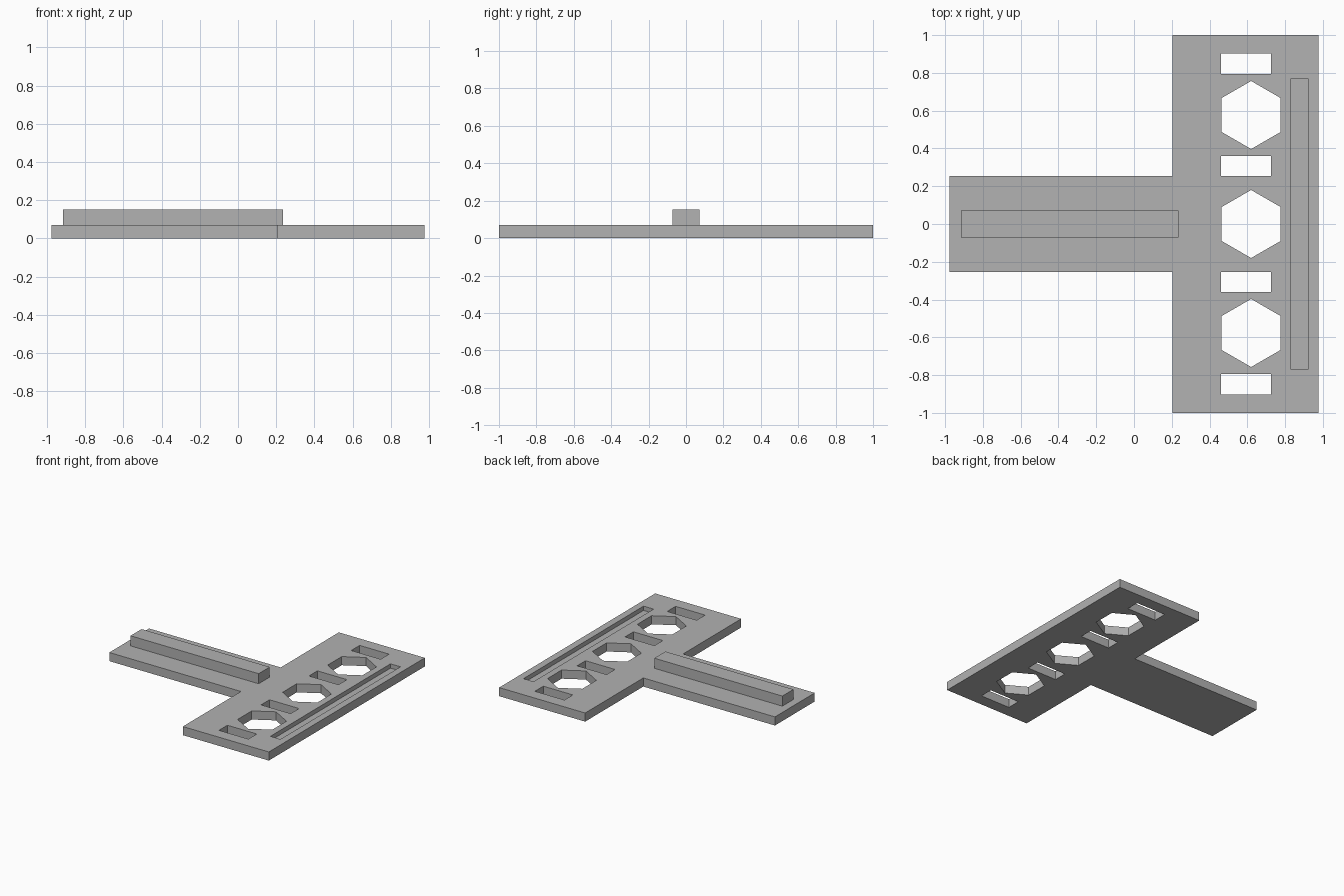
import bpy
import bmesh
from math import cos, sin, radians

cube = bpy.data.objects.get("Cube")
if cube:
    bpy.data.objects.remove(cube, do_unlink=True)

THICK = 0.07

grey = bpy.data.materials.new("mid_grey")
grey.use_nodes = True
colour = (0.445, 0.445, 0.445, 1)
grey.diffuse_color = colour
grey.node_tree.nodes["Principled BSDF"].inputs["Base Color"].default_value = colour


def prism(name, outline, z0, z1):
    """Extrude a flat outline from z0 up to z1."""
    bm = bmesh.new()
    base = bm.faces.new([bm.verts.new((x, y, z0)) for x, y in outline])
    ext = bmesh.ops.extrude_face_region(bm, geom=[base])["geom"]
    for v in ext:
        if isinstance(v, bmesh.types.BMVert):
            v.co.z = z1
    bmesh.ops.recalc_face_normals(bm, faces=bm.faces)
    mesh = bpy.data.meshes.new(name)
    bm.to_mesh(mesh)
    bm.free()
    mesh.materials.append(grey)
    obj = bpy.data.objects.new(name, mesh)
    bpy.context.collection.objects.link(obj)
    return obj


def rect(x0, x1, y0, y1):
    return [(x0, y0), (x1, y0), (x1, y1), (x0, y1)]


def hexagon(cx, cy, r):
    angles = [radians(30 + 60 * i) for i in range(6)]
    return [(cx + r * cos(a), cy + r * sin(a)) for a in angles]


def cut(target, name, outline, z0):
    """Subtract a hidden prism from the target, from z0 upward."""
    cutter = prism(name, outline, z0, THICK + 0.1)
    cutter.hide_render = True
    cutter.hide_viewport = True
    cutter.display_type = 'WIRE'
    mod = target.modifiers.new(name, 'BOOLEAN')
    mod.operation = 'DIFFERENCE'
    mod.solver = 'EXACT'
    mod.object = cutter
    return cutter


# T-shaped base plate: stem plus wide head
half = [(-0.977, 0.255), (0.205, 0.255), (0.205, 1.0), (0.977, 1.0)]
plate = prism("base_plate", half + [(x, -y) for x, y in reversed(half)], 0, THICK)

# Through holes in the head
cutters = []
for i, y in enumerate((-0.577, 0, 0.577)):
    cutters.append(cut(plate, f"hex_hole_cutter_{i}", hexagon(0.62, y, 0.18), -0.1))
for i, y in enumerate((-0.848, -0.307, 0.307, 0.848)):
    cutters.append(cut(plate, f"slot_cutter_{i}",
                       rect(0.46, 0.725, y - 0.054, y + 0.054), -0.1))

# Shallow groove along the outer edge
cutters.append(cut(plate, "groove_cutter", rect(0.83, 0.92, -0.77, 0.77), 0.035))

# Bake the cuts and drop the cutters
bpy.context.view_layer.update()
baked = bpy.data.meshes.new_from_object(
    plate.evaluated_get(bpy.context.evaluated_depsgraph_get()))
plate.modifiers.clear()
plate.data = baked
for c in cutters:
    bpy.data.objects.remove(c, do_unlink=True)

# Raised rail on the stem
prism("stem_rail", rect(-0.915, 0.235, -0.071, 0.071), THICK, 0.152)
